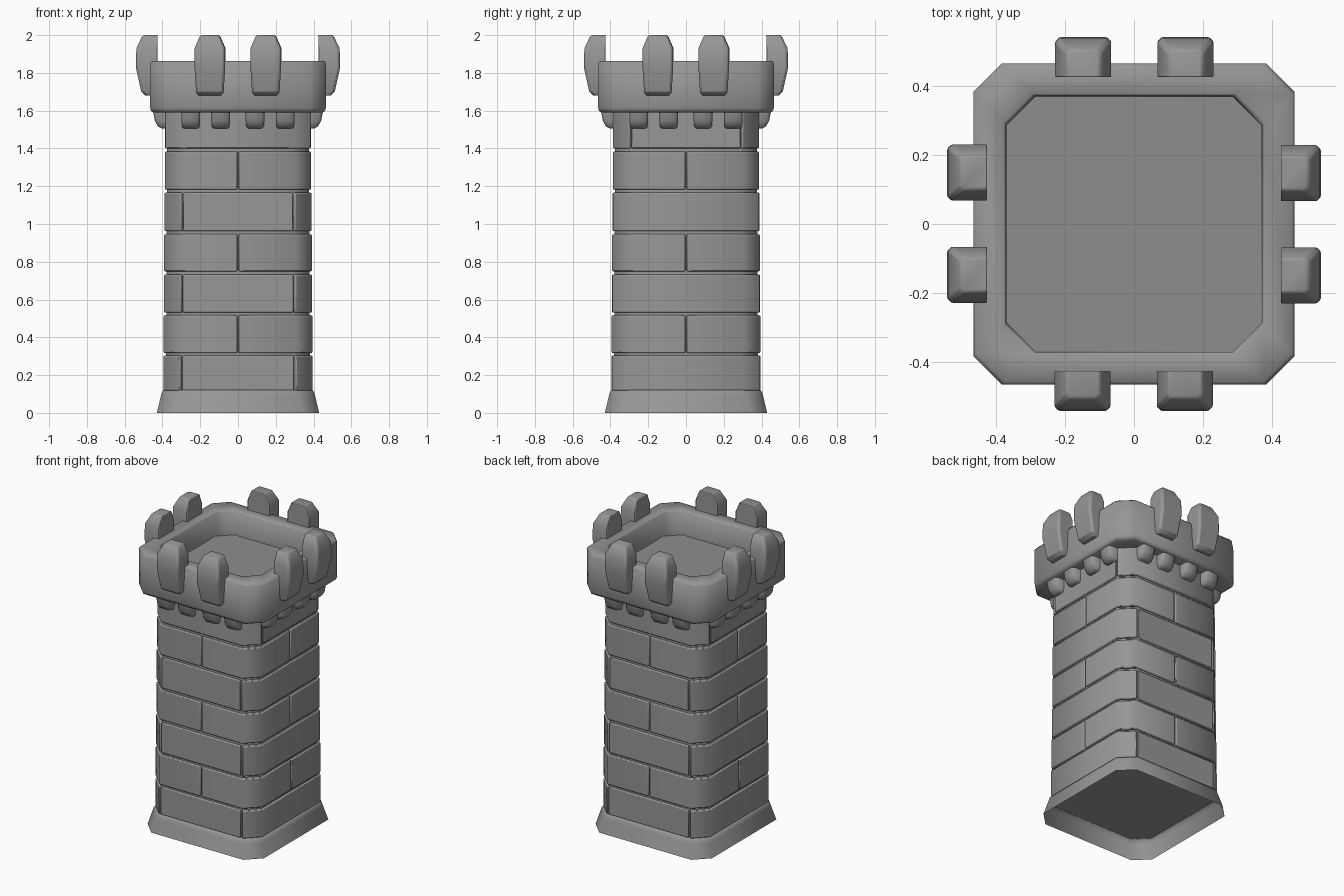
import bpy, bmesh, math
from mathutils import Matrix

if "Cube" in bpy.data.objects:
    bpy.data.objects.remove(bpy.data.objects["Cube"])


def stone(name, v):
    mat = bpy.data.materials.new(name)
    mat.diffuse_color = (v, v, v, 1)
    mat.use_nodes = True
    mat.node_tree.nodes["Principled BSDF"].inputs["Base Color"].default_value = mat.diffuse_color
    return mat


STONE = stone("dark_stone", 0.31)
FLOOR = stone("roof_stone", 0.27)


def make(name, bm, bevel=0.0, recalc=True, angle=50, mat=STONE):
    if recalc:
        bmesh.ops.recalc_face_normals(bm, faces=bm.faces)
    mesh = bpy.data.meshes.new(name)
    bm.to_mesh(mesh)
    bm.free()
    mesh.materials.append(mat)
    ob = bpy.data.objects.new(name, mesh)
    bpy.context.collection.objects.link(ob)
    if bevel:
        mod = ob.modifiers.new("soft_edges", 'BEVEL')
        mod.width = bevel
        mod.segments = 2
        mod.limit_method = 'ANGLE'
        mod.angle_limit = math.radians(angle)
    bpy.ops.object.select_all(action='DESELECT')
    ob.select_set(True)
    bpy.context.view_layer.objects.active = ob
    bpy.ops.object.shade_smooth_by_angle(angle=math.radians(angle))
    return ob


def octagon(h, c):
    """Square of half width h with corners cut by c, counter-clockwise."""
    a = h - c
    return [(h, -a), (h, a), (a, h), (-a, h), (-h, a), (-h, -a), (-a, -h), (a, -h)]


def loft(bm, sections, caps=(True, True)):
    """Bridge a stack of (outline, z) sections with quads."""
    rings = [[bm.verts.new((x, y, z)) for x, y in pts] for pts, z in sections]
    n = len(rings[0])
    for lo, hi in zip(rings, rings[1:]):
        for i in range(n):
            j = (i + 1) % n
            bm.faces.new((lo[i], lo[j], hi[j], hi[i]))
    if caps[0]:
        bm.faces.new(rings[0][::-1])
    if caps[1]:
        bm.faces.new(rings[-1])


def loft_turned(bm, sections, quarter):
    """Loft on the front side, then turn it to another side of the tower."""
    start = len(bm.verts)
    loft(bm, sections)
    bm.verts.ensure_lookup_table()
    bmesh.ops.rotate(bm, verts=bm.verts[start:], cent=(0, 0, 0),
                     matrix=Matrix.Rotation(quarter * math.pi / 2, 3, 'Z'))


# Flared plinth, hollow underneath
bm = bmesh.new()
loft(bm, [(octagon(h, 0.09), z) for h, z in
          [(0.43, 0), (0.408, 0.09), (0.403, 0.112), (0.393, 0.122), (0.37, 0.122)]],
     caps=(False, False))
make("plinth", bm, recalc=False)

# Recessed mortar core
bm = bmesh.new()
loft(bm, [(octagon(0.382, 0.086), 0.115), (octagon(0.374, 0.086), 1.60)])
make("mortar_core", bm)

# Stone courses: rows of corner blocks alternate with rows of face blocks
courses = [(0.118, 0.303), (0.317, 0.517), (0.531, 0.732), (0.749, 0.946),
           (0.962, 1.166), (1.182, 1.384), (1.400, 1.60)]
bm = bmesh.new()
gap = 0.004
for k, (z0, z1) in enumerate(courses):
    h = 0.395 - 0.0015 * k
    a = h - 0.086
    for q in range(4):
        if k % 2:                            # corner block, joint mid-face
            path = [(gap, -h), (a, -h), (h, -a), (h, -gap)]
        elif (q % 2 == 0) == (k < 6):        # short block between the joints
            path = [(0.010 - a, -h), (a - 0.010, -h)]
        else:                                # long block wrapping both corners
            path = [(-h, -a), (-a, -h), (a, -h), (h, -a)]
        path += [(x * 0.91, y * 0.91) for x, y in reversed(path)]
        loft_turned(bm, [(path, z0), (path, z1)], q)
make("stone_courses", bm, bevel=0.006)

# Parapet ring
bm = bmesh.new()
loft(bm, [(octagon(h, 0.083), z) for h, z in
          [(0.36, 1.59), (0.448, 1.59), (0.46, 1.598), (0.465, 1.615), (0.465, 1.852),
           (0.457, 1.862), (0.378, 1.862), (0.37, 1.852), (0.368, 1.70)]],
     caps=(False, False))
make("parapet", bm, recalc=False)

# Sunken roof floor
bm = bmesh.new()
bm.faces.new([bm.verts.new((x, y, 1.70)) for x, y in octagon(0.368, 0.083)])
make("roof_floor", bm, recalc=False, mat=FLOOR)


# Parts repeated around the tower, lofted upward as (half width, outer reach, z)
def repeat_around(name, profile, offsets, back, c, bevel, angle):
    bm = bmesh.new()
    for q in range(4):
        for x in offsets:
            loft_turned(bm, [([(x + w, -back), (x - w, -back), (x - w, -d + c),
                               (x - w + c, -d), (x + w - c, -d), (x + w, -d + c)], z)
                             for w, d, z in profile], q)
    make(name, bm, bevel=bevel, angle=angle)


repeat_around("merlons",
              [(0.060, 0.490, 1.68), (0.073, 0.512, 1.70), (0.081, 0.541, 1.83),
               (0.081, 0.538, 1.93), (0.054, 0.508, 1.993), (0.046, 0.500, 2.0)],
              (-0.149, 0.147), 0.425, 0.012, 0.004, 35)

repeat_around("corbels",
              [(0.036, 0.400, 1.505), (0.046, 0.422, 1.515), (0.050, 0.440, 1.545),
               (0.050, 0.450, 1.60)],
              (-0.25, -0.092, 0.09, 0.25), 0.365, 0.014, 0.003, 50)
